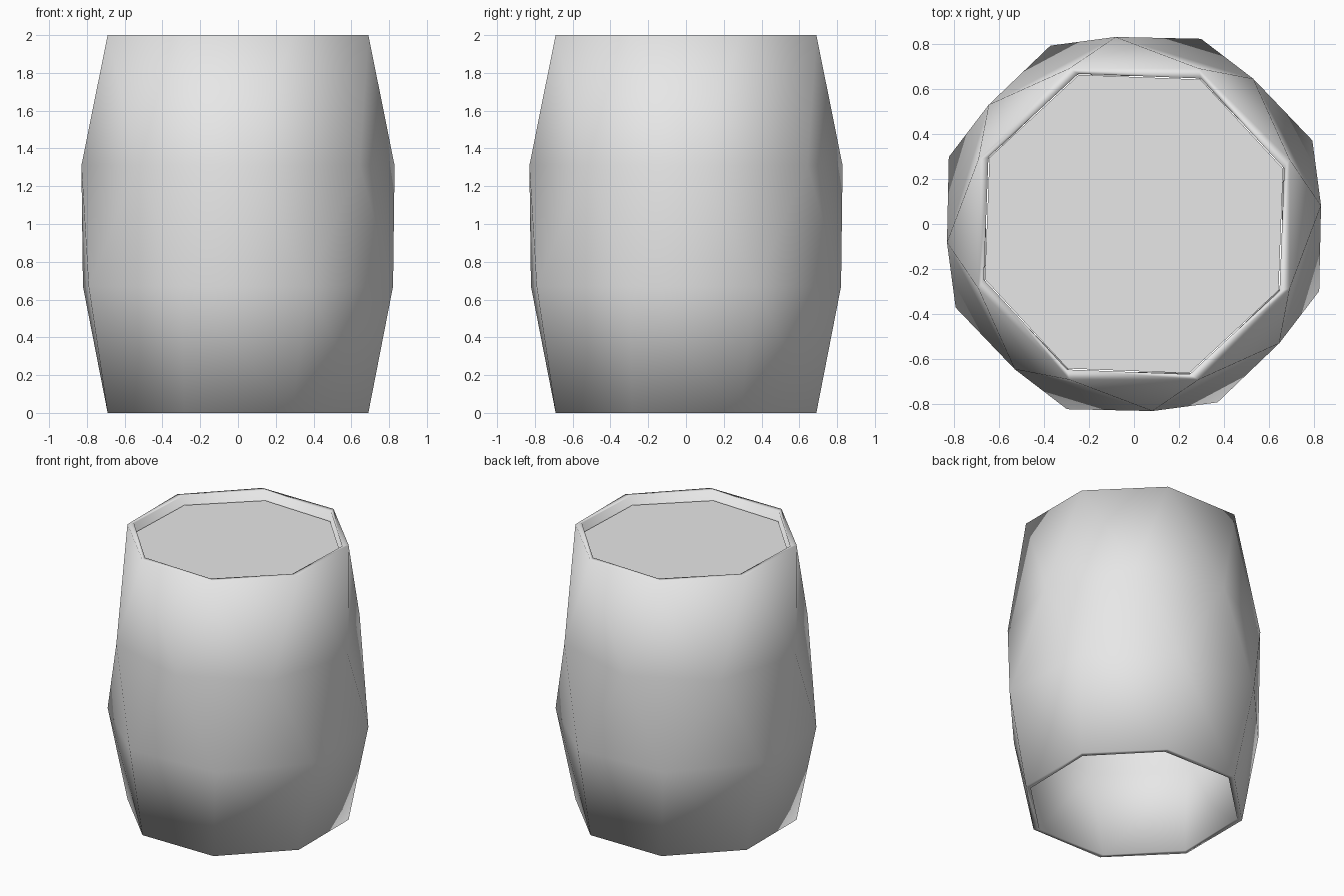
import bpy
import bmesh
from math import cos, sin, pi, radians

SIDES = 8

cube = bpy.data.objects.get("Cube")
if cube:
    bpy.data.objects.remove(cube, do_unlink=True)

# Single plain grey for every part
grey = bpy.data.materials.new("plain_grey")
grey.use_nodes = True
grey.diffuse_color = (0.8, 0.8, 0.8, 1)
grey.node_tree.nodes["Principled BSDF"].inputs["Base Color"].default_value = (0.8, 0.8, 0.8, 1)


def add_ring(bm, z, radius, turn):
    """Octagonal ring of vertices, turned by some degrees."""
    angles = [radians(turn) + 2 * pi * k / SIDES for k in range(SIDES)]
    return [bm.verts.new((radius * cos(a), radius * sin(a), z)) for a in angles]


def bridge(bm, low, high, flip):
    """Join two rings with triangles, choosing the diagonal."""
    for k in range(SIDES):
        n = (k + 1) % SIDES
        if flip:
            bm.faces.new((low[k], low[n], high[n]))
            bm.faces.new((low[k], high[n], high[k]))
        else:
            bm.faces.new((low[k], low[n], high[k]))
            bm.faces.new((low[n], high[n], high[k]))


def finish(bm, name, smooth):
    bmesh.ops.recalc_face_normals(bm, faces=bm.faces[:])
    mesh = bpy.data.meshes.new(name)
    for face in bm.faces:
        face.smooth = smooth
    bm.to_mesh(mesh)
    bm.free()
    mesh.materials.append(grey)
    obj = bpy.data.objects.new(name, mesh)
    bpy.context.collection.objects.link(obj)
    return obj


# Twisted barrel wall: outer rings upward, then inner rings back down
outer = [(0, 0.747, 22.5), (0.67, 0.873, 25.1), (1.31, 0.833, 50.6), (2, 0.747, 67.5)]
inner = [(2, 0.71, 65.3), (1.31, 0.79, 50.6), (0.67, 0.83, 25.1), (0, 0.71, 21.5)]
bm = bmesh.new()
rings = [add_ring(bm, *spec) for spec in outer + inner]
for i, ring in enumerate(rings):
    bridge(bm, ring, rings[(i + 1) % len(rings)], flip=i >= len(outer))
finish(bm, "barrel_wall", True)

# Recessed flat lid
bm = bmesh.new()
bm.faces.new(add_ring(bm, 1.93, 0.705, 20.3))
finish(bm, "barrel_lid", False)
